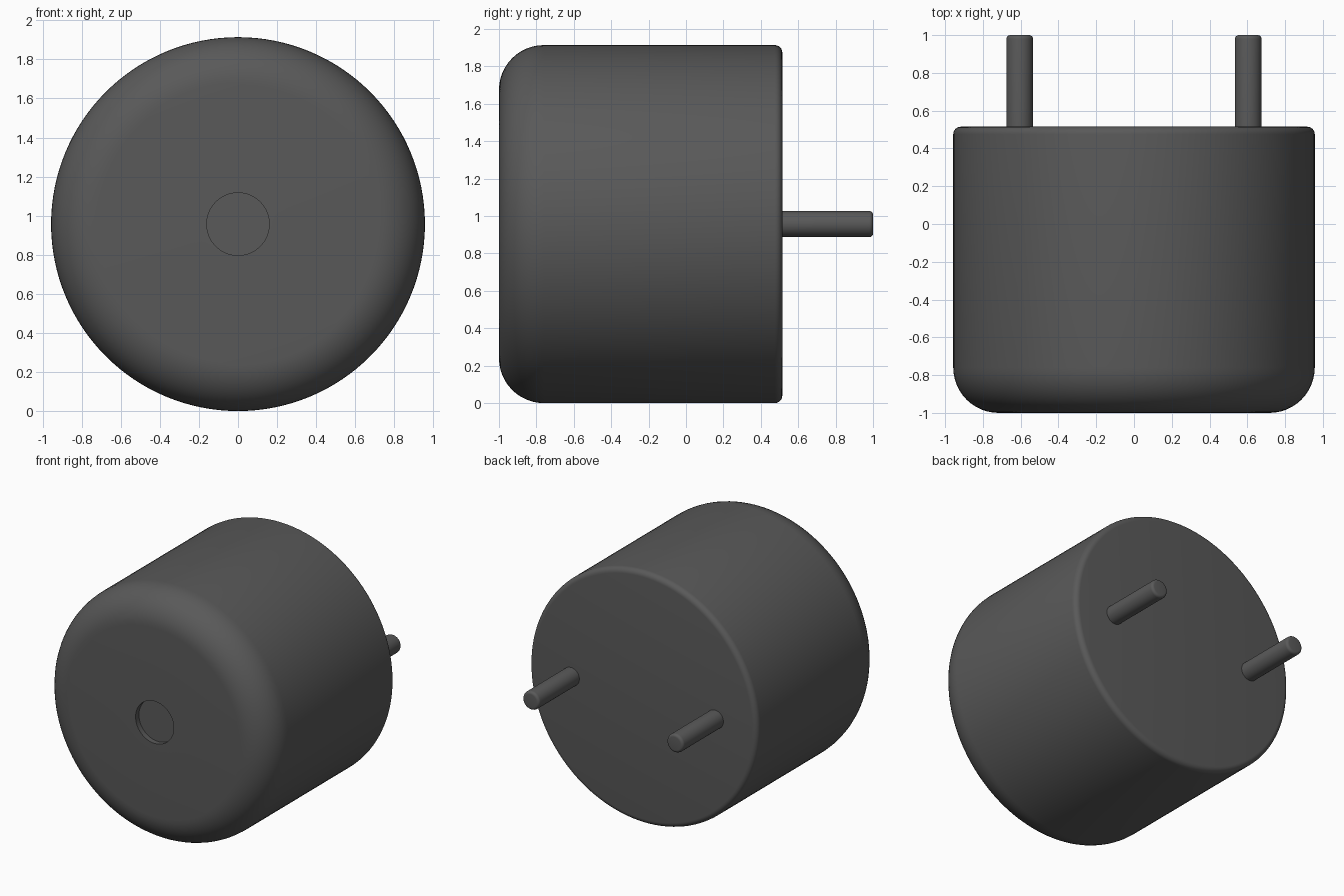
import bpy, bmesh
from math import sin, cos, pi

if "Cube" in bpy.data.objects:
    bpy.data.objects.remove(bpy.data.objects["Cube"])

CENTRE_Z = 0.957

dark = bpy.data.materials.new("dark_grey")
dark.diffuse_color = (0.1, 0.1, 0.1, 1)
dark.use_nodes = True
dark.node_tree.nodes["Principled BSDF"].inputs["Base Color"].default_value = dark.diffuse_color


def fillet(cr, cy, radius, start, end, steps):
    """Arc points (radius from axis, y) from start to end angle."""
    angles = [start + (end - start) * i / steps for i in range(steps + 1)]
    return [(cr + radius * cos(a), cy + radius * sin(a)) for a in angles]


def lathe(name, profile, x, segments):
    """Revolve (radius, y) points around a y-parallel axis; the ends lie on the axis."""
    bm = bmesh.new()
    verts = [bm.verts.new((r, y, 0)) for r, y in profile]
    edges = [bm.edges.new(pair) for pair in zip(verts, verts[1:])]
    bmesh.ops.spin(bm, geom=verts + edges, cent=(0, 0, 0), axis=(0, 1, 0),
                   angle=2 * pi, steps=segments, use_merge=True)
    bmesh.ops.remove_doubles(bm, verts=bm.verts, dist=1e-5)
    bmesh.ops.recalc_face_normals(bm, faces=bm.faces)
    mesh = bpy.data.meshes.new(name)
    bm.to_mesh(mesh)
    bm.free()
    mesh.materials.append(dark)
    obj = bpy.data.objects.new(name, mesh)
    obj.location = (x, 0, CENTRE_Z)
    bpy.context.collection.objects.link(obj)
    bpy.ops.object.select_all(action='DESELECT')
    obj.select_set(True)
    bpy.context.view_layer.objects.active = obj
    bpy.ops.object.shade_smooth_by_angle(angle=pi / 6)
    return obj


# Body: shallow sound hole in front, wide front rounding, small back rounding
R, FRONT, BACK = 0.957, -1.0, 0.515
HOLE_R, HOLE_DEPTH = 0.16, 0.04
body = [(0, FRONT + HOLE_DEPTH), (HOLE_R, FRONT + HOLE_DEPTH), (HOLE_R, FRONT)]
body += fillet(R - 0.24, FRONT + 0.24, 0.24, -pi / 2, 0, 12)
body += fillet(R - 0.04, BACK - 0.04, 0.04, 0, pi / 2, 6)
body += [(0, BACK)]
lathe("buzzer_body", body, 0, 128)

# Two contact pins with rounded tips
pin = [(0, BACK - 0.02), (0.07, BACK - 0.02)]
pin += fillet(0.05, 0.98, 0.02, 0, pi / 2, 5) + [(0, 1.0)]
for side, x in (("left", -0.605), ("right", 0.605)):
    lathe(f"{side}_contact_pin", pin, x, 40)
